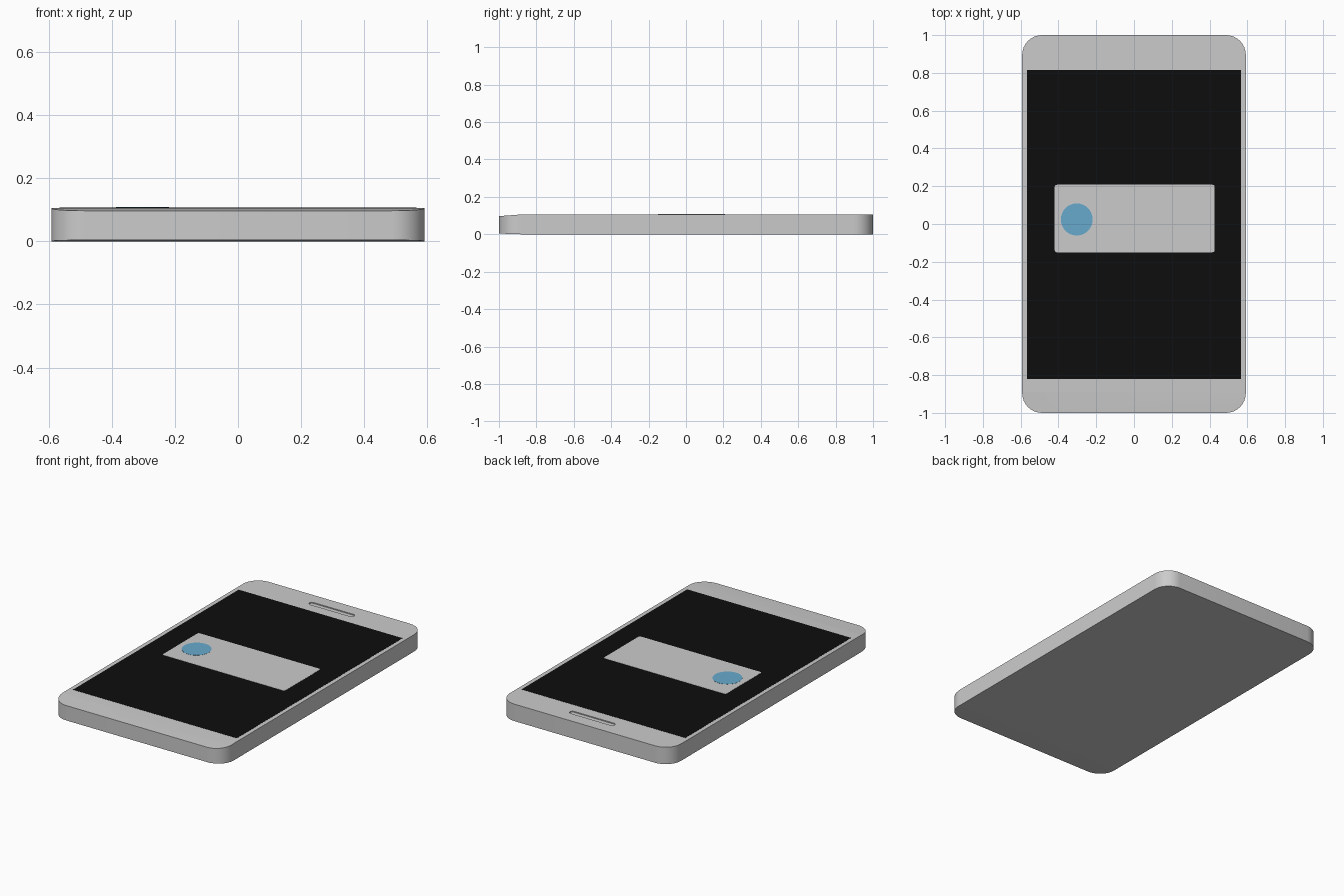
import bpy, bmesh, math

if "Cube" in bpy.data.objects:
    bpy.data.objects.remove(bpy.data.objects["Cube"])


def material(name, rgb):
    m = bpy.data.materials.new(name)
    m.diffuse_color = (*rgb, 1)
    m.use_nodes = True
    m.node_tree.nodes["Principled BSDF"].inputs["Base Color"].default_value = m.diffuse_color
    return m


GREY = material("light grey", (0.60, 0.60, 0.60))
BLACK = material("black", (0.004, 0.004, 0.004))
BLUE = material("blue", (0.14, 0.40, 0.61))


def rounded_slab(name, x0, x1, y0, y1, z0, z1, r, mat, seg=8):
    """Rounded rectangle outline extruded from z0 to z1."""
    bm = bmesh.new()
    pts = []
    corners = [(x1 - r, y1 - r), (x0 + r, y1 - r), (x0 + r, y0 + r), (x1 - r, y0 + r)]
    for i, (cx, cy) in enumerate(corners):
        for k in range(seg + 1):
            a = math.pi / 2 * (i + k / seg)
            pts.append(bm.verts.new((cx + r * math.cos(a), cy + r * math.sin(a), z0)))
    bmesh.ops.remove_doubles(bm, verts=pts, dist=1e-5)
    face = bm.faces.new(list(bm.verts)) if not bm.faces else bm.faces[0]
    top = bmesh.ops.extrude_face_region(bm, geom=[face])["geom"]
    for v in top:
        if isinstance(v, bmesh.types.BMVert):
            v.co.z = z1
    bmesh.ops.recalc_face_normals(bm, faces=bm.faces[:])
    me = bpy.data.meshes.new(name)
    bm.to_mesh(me)
    bm.free()
    me.materials.append(mat)
    ob = bpy.data.objects.new(name, me)
    bpy.context.collection.objects.link(ob)
    return ob


# Body: the front end thins slightly beyond y = -0.88
body = rounded_slab("body", -0.592, 0.592, -1, 1, 0, 0.106, 0.105, GREY)
bm = bmesh.new()
bm.from_mesh(body.data)
bmesh.ops.bisect_plane(bm, geom=bm.verts[:] + bm.edges[:] + bm.faces[:],
                       plane_co=(0, -0.88, 0), plane_no=(0, 1, 0))
for v in bm.verts:
    t = max(0, (-0.88 - v.co.y) / 0.12)
    v.co.z += -0.009 * t if v.co.z > 0.05 else 0.004 * t
bm.to_mesh(body.data)
bm.free()

# Speaker slot cut into the top
cutter = rounded_slab("slot_cutter", -0.138, 0.17, 0.885, 0.919, 0.1, 0.15, 0.0165, GREY)
cut = body.modifiers.new("speaker_slot", "BOOLEAN")
cut.operation = "DIFFERENCE"
cut.solver = "EXACT"
cut.object = cutter
bpy.context.view_layer.objects.active = body
body.select_set(True)
bpy.ops.object.modifier_apply(modifier=cut.name)
bpy.data.objects.remove(cutter)
bpy.ops.object.shade_smooth_by_angle(angle=math.radians(30))

# Screen, message panel and round icon as thin plates
rounded_slab("screen", -0.566, 0.566, -0.82, 0.815, 0.1055, 0.1070, 0.001, BLACK, 1)
rounded_slab("message_panel", -0.42, 0.427, -0.15, 0.208, 0.1065, 0.1080, 0.012, GREY, 3)
rounded_slab("round_icon", -0.387, -0.219, -0.061, 0.109, 0.1075, 0.1090, 0.0839, BLUE, 8)
